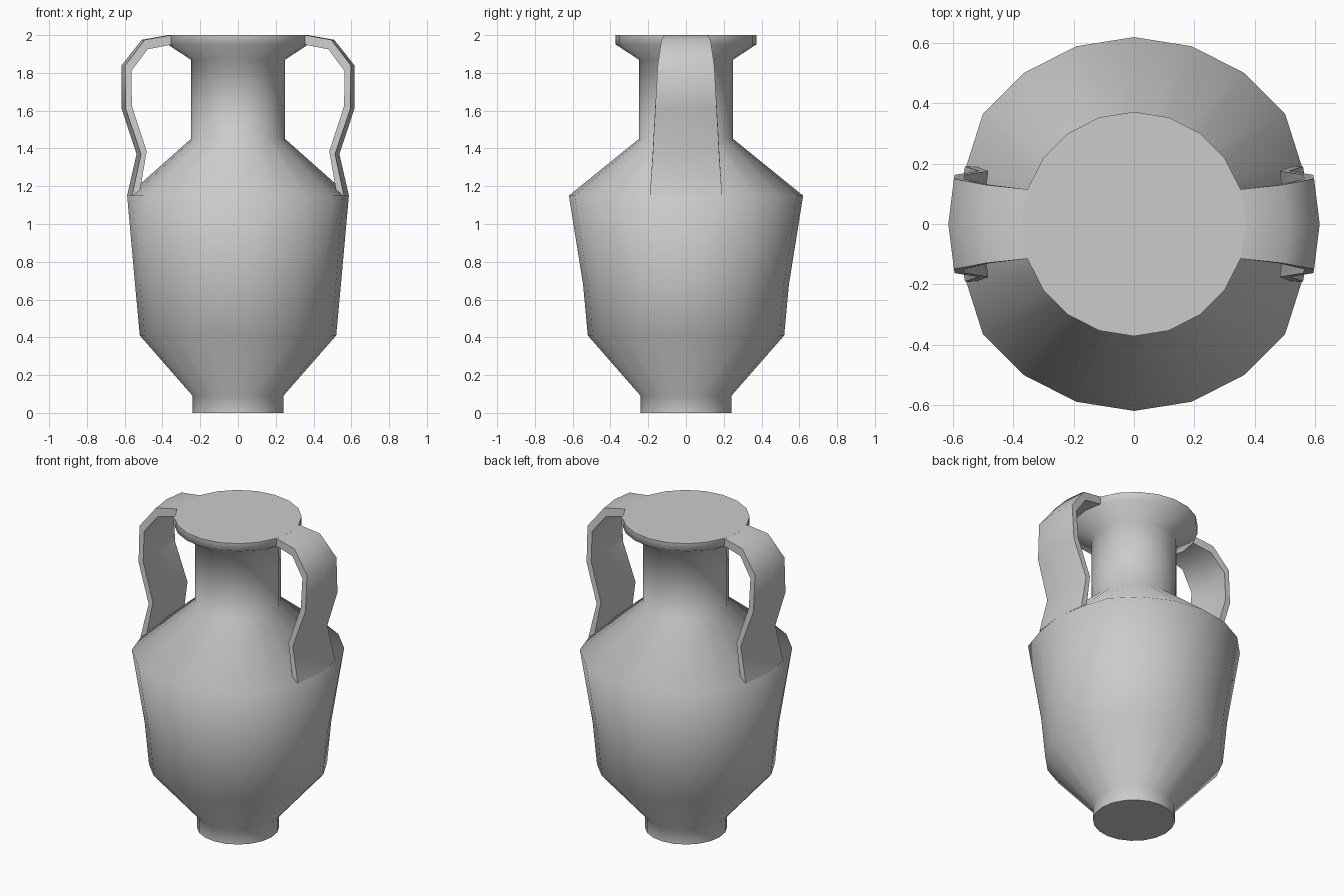
import bpy, bmesh, math

if "Cube" in bpy.data.objects:
    bpy.data.objects.remove(bpy.data.objects["Cube"])

SIDES = 20


def finish(bm, name):
    bmesh.ops.recalc_face_normals(bm, faces=bm.faces)
    mesh = bpy.data.meshes.new(name)
    bm.to_mesh(mesh)
    bm.free()
    ob = bpy.data.objects.new(name, mesh)
    bpy.context.collection.objects.link(ob)
    bpy.ops.object.select_all(action='DESELECT')
    bpy.context.view_layer.objects.active = ob
    ob.select_set(True)
    bpy.ops.object.shade_smooth_by_angle(angle=math.radians(70))
    return ob


def bridge(bm, a, b):
    for i in range(len(a)):
        j = (i + 1) % len(a)
        bm.faces.new((a[i], a[j], b[j], b[i]))


# Vase body: lathed profile (radius, height), closed at foot and mouth
profile = [(.24, 0), (.24, .09), (.52, .41), (.545, .68), (.62, 1.15),
           (.25, 1.45), (.25, 1.87), (.372, 1.95), (.372, 2.0)]
bm = bmesh.new()
rings = []
for r, z in profile:
    ring = []
    for i in range(SIDES):
        a = 2 * math.pi * i / SIDES
        x, y = r * math.cos(a), r * math.sin(a)
        # the shoulder is pulled in where the handles join
        if z == 1.15 and abs(y) < .2:
            x -= math.copysign(.033, x)
        ring.append(bm.verts.new((x, y, z)))
    rings.append(ring)
for a, b in zip(rings, rings[1:]):
    bridge(bm, a, b)
bm.faces.new(rings[0])
bm.faces.new(rings[-1])
finish(bm, "vase_body")

# Handles: strap widening downwards, slightly bowed across its width
# (outer x, outer z, inner x, inner z, half width)
path = [(.371, 2.0, .371, 1.95, .115),
        (.51, 1.975, .495, 1.925, .13),
        (.616, 1.84, .583, 1.81, .15),
        (.616, 1.61, .583, 1.625, .163),
        (.537, 1.37, .507, 1.385, .176),
        (.587, 1.15, .55, 1.15, .191)]
bm = bmesh.new()
loops = []
for k, (xo, zo, xi, zi, w) in enumerate(path):
    bow = .014 + .0024 * k if k else .018
    pts = [(xo - bow, -w, zo), (xo, 0, zo), (xo - bow, w, zo),
           (xi - bow, w, zi), (xi, 0, zi), (xi - bow, -w, zi)]
    loops.append([bm.verts.new(p) for p in pts])
for a, b in zip(loops, loops[1:]):
    bridge(bm, a, b)
handles = finish(bm, "handles")
mirror = handles.modifiers.new("mirror", 'MIRROR')
mirror.use_axis[0] = True
mirror.use_mirror_merge = False
